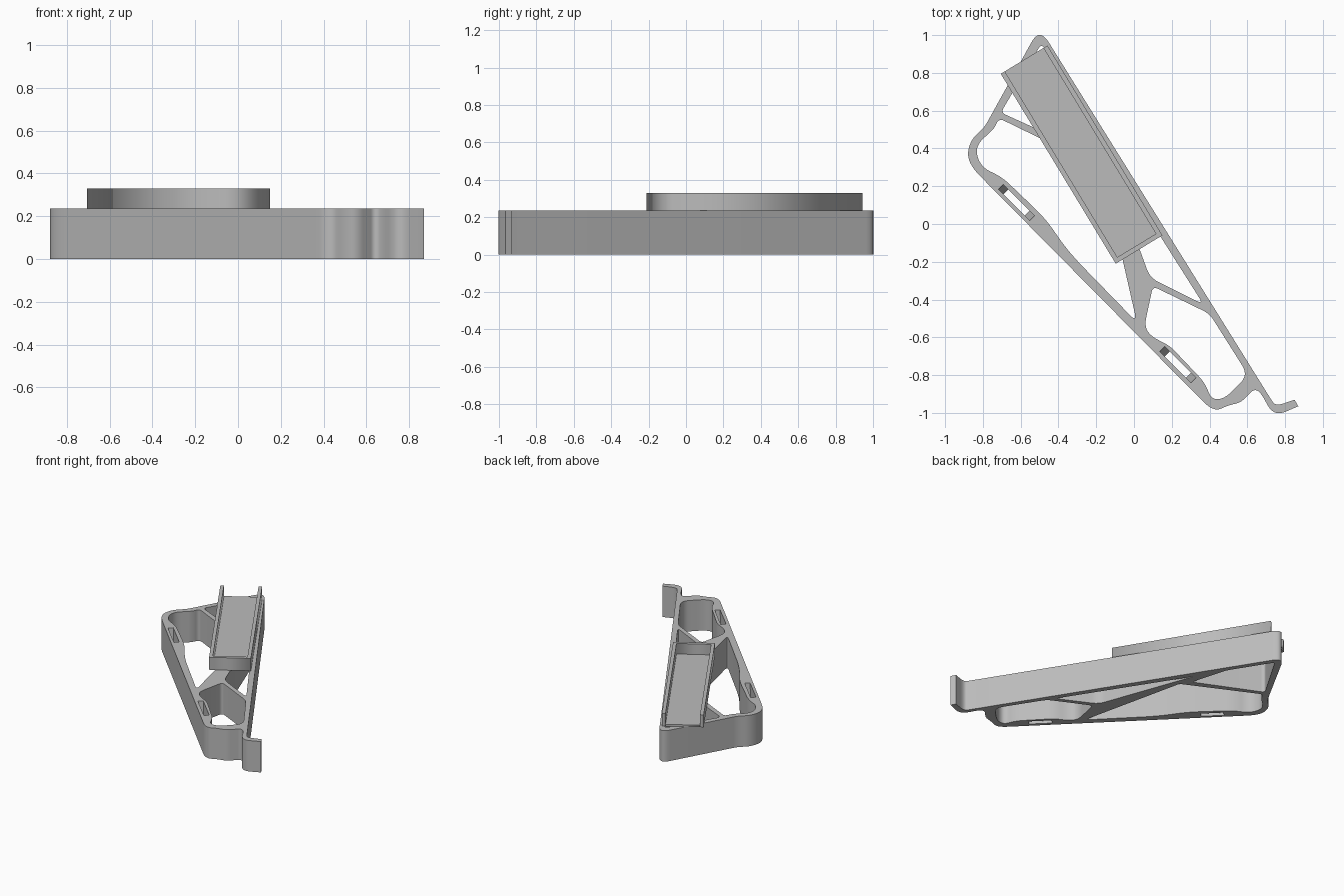
import bpy
import bmesh
from math import radians
from mathutils import Vector, Matrix

default_cube = bpy.data.objects.get("Cube")
if default_cube:
    bpy.data.objects.remove(default_cube, do_unlink=True)

TOP, RIM = 0.235, 0.33

# One plain grey for the whole bracket
grey = bpy.data.materials.new("plain grey")
grey.use_nodes = True
colour = (0.5, 0.5, 0.5, 1)
grey.diffuse_color = colour
grey.node_tree.nodes["Principled BSDF"].inputs["Base Color"].default_value = colour


def rounded(corners, steps=8):
    """Turn (x, y, trim) corners into a loop with curved corners."""
    loop = []
    for i, (x, y, trim) in enumerate(corners):
        corner = Vector((x, y))
        before = Vector(corners[i - 1][:2]) - corner
        after = Vector(corners[(i + 1) % len(corners)][:2]) - corner
        if not trim:
            loop.append(corner)
            continue
        start = corner + before.normalized() * min(trim, before.length * 0.48)
        end = corner + after.normalized() * min(trim, after.length * 0.48)
        for s in range(steps + 1):
            t = s / steps
            loop.append(start * (1 - t) ** 2 + corner * 2 * t * (1 - t) + end * t * t)
    return loop


def add_mesh_object(name, mesh):
    obj = bpy.data.objects.new(name, mesh)
    bpy.context.collection.objects.link(obj)
    mesh.materials.clear()
    mesh.materials.append(grey)
    return obj


def prism(name, loops, bottom, top):
    """Extrude an outline with holes from bottom to top."""
    curve = bpy.data.curves.new(name + " profile", "CURVE")
    curve.dimensions = "2D"
    curve.fill_mode = "BOTH"
    curve.extrude = (top - bottom) / 2
    for loop in loops:
        spline = curve.splines.new("POLY")
        spline.points.add(len(loop) - 1)
        for point, place in zip(spline.points, loop):
            point.co = (place[0], place[1], 0, 1)
        spline.use_cyclic_u = True
    helper = bpy.data.objects.new(name + " profile", curve)
    bpy.context.collection.objects.link(helper)
    graph = bpy.context.evaluated_depsgraph_get()
    mesh = bpy.data.meshes.new_from_object(helper.evaluated_get(graph))
    bpy.data.objects.remove(helper, do_unlink=True)
    bm = bmesh.new()
    bm.from_mesh(mesh)
    bmesh.ops.remove_doubles(bm, verts=bm.verts, dist=0.0002)
    bmesh.ops.translate(bm, verts=bm.verts, vec=(0, 0, (top + bottom) / 2))
    bmesh.ops.recalc_face_normals(bm, faces=bm.faces)
    bm.to_mesh(mesh)
    bm.free()
    return add_mesh_object(name, mesh)


def activate(obj):
    bpy.ops.object.select_all(action="DESELECT")
    obj.select_set(True)
    bpy.context.view_layer.objects.active = obj


# Outer outline, with the hook at the front left
outline = [
    (-.5, 1.04, .09), (.72, -.92, .04), (.75, -.965, .05), (.85, -.93, 0),
    (.87, -.965, 0), (.74, -1.02, .09), (.67, -.89, .05), (.635, -.875, .02),
    (.565, -.945, .03), (.5, -.96, .03), (.42, -.995, .08), (-.885, .325, .1),
    (-.87, .44, .06), (-.79, .515, .03),
]

# Openings between the struts
rear_opening = [
    (-.49, .955, .03), (-.3, .65, .03), (-.22, .37, .02), (-.705, .59, .03),
]
side_opening = [
    (-.715, .56, .03), (-.17, .295, .01), (.015, -.52, .05), (-.345, -.15, .1),
    (-.47, .03, .08), (-.7, .25, .06), (-.81, .3, .06), (-.845, .41, .07),
    (-.74, .505, .03),
]
middle_opening = [(-.18, .44, .02), (.367, -.425, .04), (.085, -.285, .05)]
front_opening = [
    (.1, -.33, .03), (.4, -.475, .04), (.605, -.8, .06), (.48, -.925, .06),
    (.41, -.93, .05), (.375, -.84, .05), (.19, -.645, .04), (.09, -.595, .05),
    (.055, -.54, .05),
]
loops = [outline, rear_opening, side_opening, middle_opening, front_opening]
frame = prism("frame", [rounded(loop) for loop in loops], 0, TOP)

# Slots with ramped ends, cut through the diagonal bar
for x, y in [(-.622, .114), (.232, -.745)]:
    bm = bmesh.new()
    bmesh.ops.create_cube(bm, size=1)
    for v in bm.verts:
        half = 0.118 if v.co.z > 0 else 0.08
        v.co.x = half if v.co.x > 0 else -half
        v.co.y *= 0.037
        v.co.z = TOP + 0.002 if v.co.z > 0 else -0.002
    bm.transform(Matrix.Translation((x, y, 0)) @ Matrix.Rotation(radians(-45), 4, "Z"))
    mesh = bpy.data.meshes.new("slot cutter")
    bm.to_mesh(mesh)
    bm.free()
    cutter = add_mesh_object("slot cutter", mesh)
    cutter.hide_render = True
    cut = frame.modifiers.new("slot", "BOOLEAN")
    cut.operation = "DIFFERENCE"
    cut.solver = "EXACT"
    cut.object = cutter
    activate(frame)
    bpy.ops.object.modifier_apply(modifier=cut.name)
    bpy.data.objects.remove(cutter, do_unlink=True)

# Tray: a thin floor with a wall on three sides, open at the back
w, l, wall = 0.1445, 0.5875, 0.025
inner, end = w - wall, wall - l
rim = [(-w, l), (-w, -l), (w, -l), (w, l), (inner, l), (inner, end), (-inner, end), (-inner, l)]
floor = [(-inner, end), (inner, end), (inner, l), (-inner, l)]
for name, loop, top in [("tray_rim", rim, RIM), ("tray_floor", floor, TOP + 0.015)]:
    part = prism(name, [loop], TOP, top)
    part.data.transform(Matrix.Translation((-.2775, .3675, 0)) @ Matrix.Rotation(radians(31.2), 4, "Z"))

activate(frame)
bpy.ops.object.shade_smooth_by_angle(angle=radians(30))
